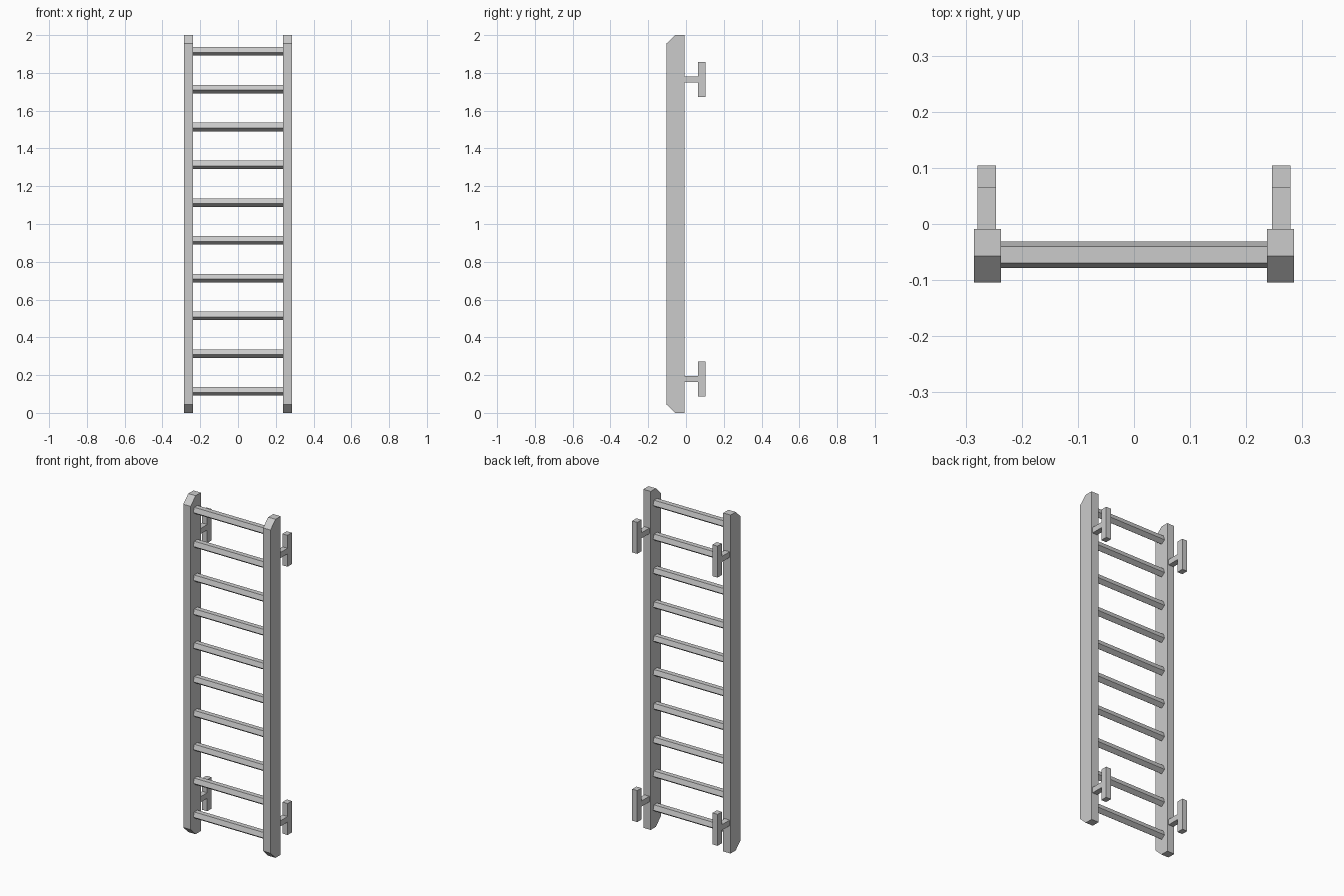
import bpy, bmesh
from math import sin, cos, pi

cube = bpy.data.objects.get("Cube")
if cube:
    bpy.data.objects.remove(cube, do_unlink=True)

grey = bpy.data.materials.new("light_grey")
grey.use_nodes = True
colour = (0.6, 0.6, 0.6, 1)
grey.diffuse_color = colour
grey.node_tree.nodes["Principled BSDF"].inputs["Base Color"].default_value = colour


def extrude_x(name, profile, x0, x1):
    """Solid made from a (y, z) outline swept along x."""
    bm = bmesh.new()
    face = bm.faces.new([bm.verts.new((x0, y, z)) for y, z in profile])
    swept = bmesh.ops.extrude_face_region(bm, geom=[face])["geom"]
    verts = [v for v in swept if isinstance(v, bmesh.types.BMVert)]
    bmesh.ops.translate(bm, verts=verts, vec=(x1 - x0, 0, 0))
    bmesh.ops.recalc_face_normals(bm, faces=bm.faces)
    mesh = bpy.data.meshes.new(name)
    bm.to_mesh(mesh)
    bm.free()
    mesh.materials.append(grey)
    obj = bpy.data.objects.new(name, mesh)
    bpy.context.collection.objects.link(obj)
    return obj


INNER, OUTER = 0.237, 0.285
FRONT, BACK, HEIGHT = -0.104, -0.009, 2.0
CUT_Y, CUT_Z = 0.047, 0.045

# Side rails with chamfered front corners
rail = [(BACK, 0), (BACK, HEIGHT), (FRONT + CUT_Y, HEIGHT), (FRONT, HEIGHT - CUT_Z),
        (FRONT, CUT_Z), (FRONT + CUT_Y, 0)]

# T-shaped wall bracket outline, centred on its arm
ARM, PLATE, STEM_END, WALL = 0.0165, 0.093, 0.064, 0.104
bracket = [(BACK, -ARM), (STEM_END, -ARM), (STEM_END, -PLATE), (WALL, -PLATE),
           (WALL, PLATE), (STEM_END, PLATE), (STEM_END, ARM), (BACK, ARM)]

for side, s in (("left", 1), ("right", -1)):
    extrude_x(f"{side}_rail", rail, s * INNER, s * OUTER)
    for level, z in (("lower", 0.18), ("upper", 1.765)):
        outline = [(y, z + dz) for y, dz in bracket]
        extrude_x(f"{side}_{level}_bracket", outline, s * 0.246, s * 0.279)

# Five-sided rungs, flat on top with the point down
RADIUS, RUNG_Y = 0.025, -0.055
for i in range(10):
    z = 0.116 + 0.2 * i
    angles = [2 * pi * k / 5 for k in range(5)]
    outline = [(RUNG_Y + RADIUS * sin(a), z - RADIUS * cos(a)) for a in angles]
    extrude_x(f"rung_{i + 1}", outline, -INNER, INNER)
